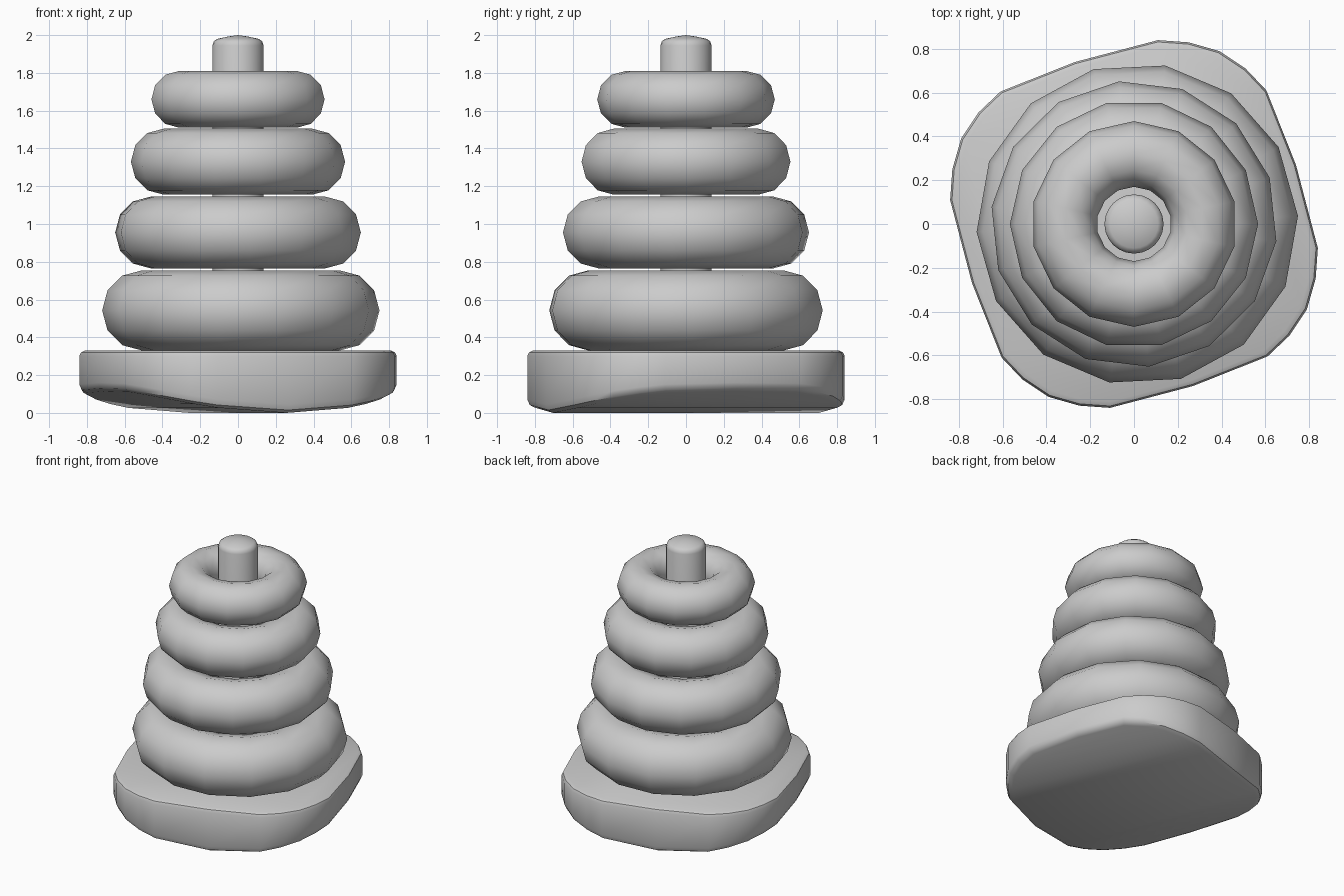
import bpy, math

if "Cube" in bpy.data.objects:
    bpy.data.objects.remove(bpy.data.objects["Cube"])


def smooth(obj, angle=40):
    bpy.ops.object.select_all(action='DESELECT')
    obj.select_set(True)
    bpy.context.view_layer.objects.active = obj
    bpy.ops.object.shade_smooth_by_angle(angle=math.radians(angle))


def mesh_object(name, verts, faces):
    me = bpy.data.meshes.new(name)
    me.from_pydata(verts, [], faces)
    me.update()
    obj = bpy.data.objects.new(name, me)
    bpy.context.collection.objects.link(obj)
    smooth(obj)
    return obj


def wall_faces(levels, n):
    # quads between stacked rings, listed from bottom to top, counter-clockwise
    return [(l * n + i, l * n + (i + 1) % n, (l + 1) * n + (i + 1) % n, (l + 1) * n + i)
            for l in range(levels - 1) for i in range(n)]


# Base: rounded square outline, one quarter turned four times
quarter = [(0.11, 0.84), (0.25, 0.83), (0.39, 0.79), (0.51, 0.71), (0.605, 0.61), (0.74, 0.27)]
outline = []
for turn in range(4):
    outline += quarter
    quarter = [(y, -x) for x, y in quarter]
outline = outline[::-1]
N = len(outline)


def rocker(x, y):
    # underside curves up across the direction of one pair of sides
    return 0.11 * ((0.944 * x + 0.33 * y) / 0.77) ** 2


levels = [(0.95, 0.0, True), (0.985, 0.015, True), (1.0, 0.045, True),
          (1.0, 0.30, False), (0.99, 0.32, False), (0.965, 0.33, False)]
verts = []
for s, h, low in levels:
    verts += [(x * s, y * s, h + (rocker(x, y) if low else 0)) for x, y in outline]
faces = wall_faces(len(levels), N)
faces.append([(len(levels) - 1) * N + i for i in range(N)])
# underside strips join points at equal distance from the rocking axis
mid = N - 1 - 5
for k in range(N // 2):
    strip = [(mid - k) % N, (mid - k - 1) % N, (mid + k + 1) % N, (mid + k) % N]
    strip = list(dict.fromkeys(strip))
    # wound so the strip faces down
    a, b, c = (verts[i] for i in strip[:3])
    if (b[0] - a[0]) * (c[1] - a[1]) - (b[1] - a[1]) * (c[0] - a[0]) > 0:
        strip.reverse()
    faces.append(strip)
mesh_object("rocking_base", verts, faces)

# Peg: lathed profile with a softly domed tip
profile = [(0.135, 0.30), (0.135, 1.945), (0.128, 1.967), (0.11, 1.98), (0.05, 1.993)]
P = 24
verts = [(r * math.cos(2 * math.pi * i / P), r * math.sin(2 * math.pi * i / P), z)
         for r, z in profile for i in range(P)]
faces = wall_faces(len(profile), P)
faces.append(list(range(P))[::-1])
tip = len(verts)
verts.append((0, 0, 2.0))
last = (len(profile) - 1) * P
faces += [(last + i, last + (i + 1) % P, tip) for i in range(P)]
mesh_object("peg", verts, faces)

# Rings: name, outer radius, bottom, top, turn in degrees, x shift, sides
rings = [("ring_largest", 0.735, 0.33, 0.755, 80, 0.015, 14),
         ("ring_large", 0.655, 0.765, 1.145, 96, 0.0, 14),
         ("ring_medium", 0.567, 1.155, 1.505, 0, 0.0, 14),
         ("ring_small", 0.47, 1.51, 1.81, 90, 0.0, 14)]
for name, outer, z0, z1, turn, dx, sides in rings:
    tube = (z1 - z0) / 2
    bpy.ops.mesh.primitive_torus_add(
        major_segments=sides, minor_segments=12, major_radius=outer - tube, minor_radius=tube,
        location=(dx, 0, (z0 + z1) / 2), rotation=(0, 0, math.radians(turn)))
    ring = bpy.context.object
    ring.name = name
    smooth(ring, 60)
